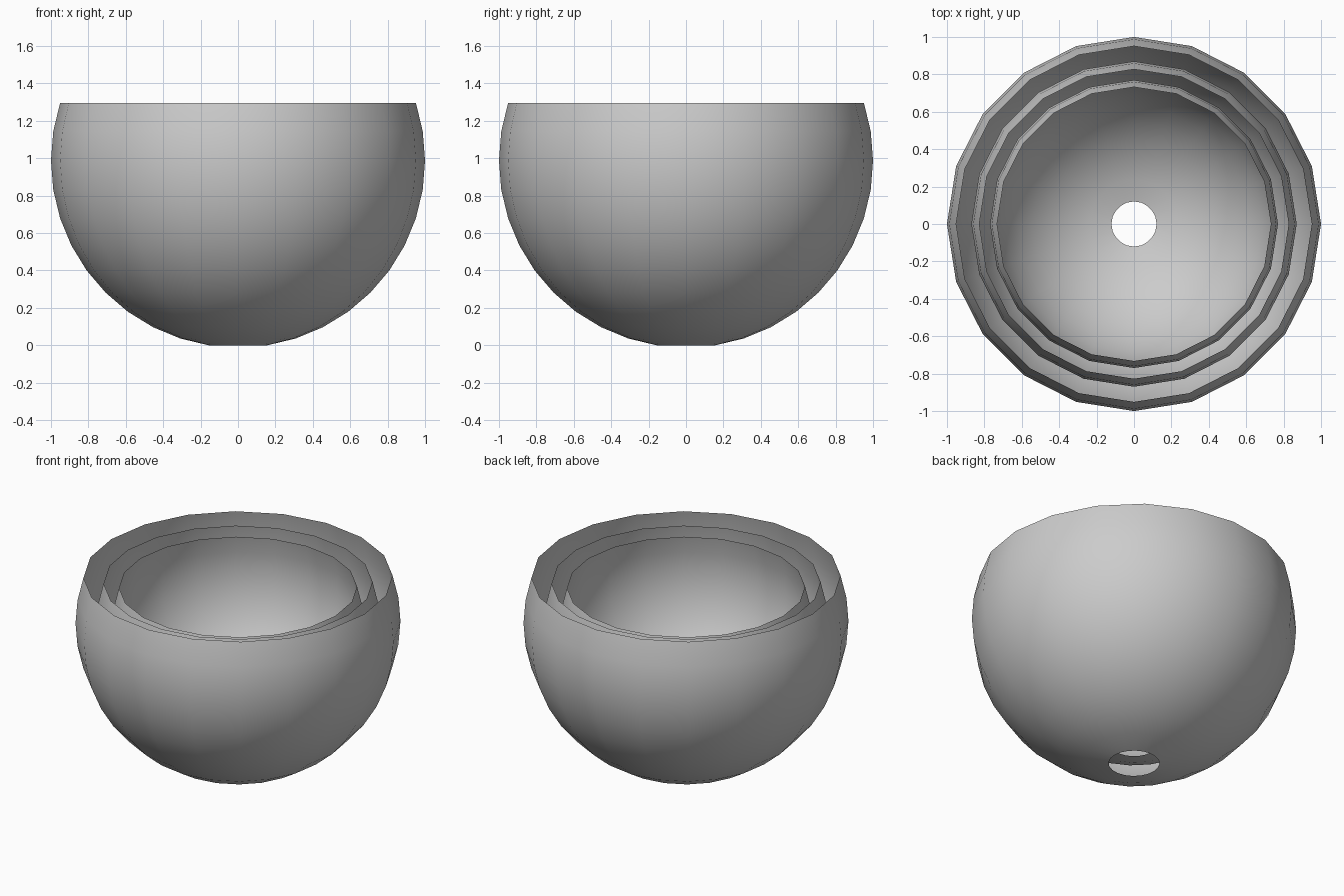
import bpy, bmesh
from math import sin, cos, radians
from mathutils import Matrix

if "Cube" in bpy.data.objects:
    bpy.data.objects.remove(bpy.data.objects["Cube"])

SIDES = 20
CENTRE_Z = cos(radians(9))      # lowest ring of the outer shell rests on z = 0
RIM = sin(radians(18))          # shells are cut two rings above the equator


def shell(name, radius):
    """Open-topped spherical shell with a round hole in the bottom."""
    bm = bmesh.new()
    bmesh.ops.create_uvsphere(bm, u_segments=SIDES, v_segments=20, radius=1)
    extra = [v for v in bm.verts if v.co.z > RIM + 0.01 or v.co.z < -0.995]
    bmesh.ops.delete(bm, geom=extra, context='VERTS')
    bmesh.ops.transform(bm, matrix=Matrix.Scale(radius, 4), verts=bm.verts)
    for f in bm.faces:
        f.smooth = True
    mesh = bpy.data.meshes.new(name)
    bm.to_mesh(mesh)
    bm.free()
    ob = bpy.data.objects.new(name, mesh)
    ob.location.z = CENTRE_Z
    bpy.context.collection.objects.link(ob)
    return ob


# Three concentric nested bowls
shell("outer_bowl", 1.0)
shell("middle_bowl", 0.87)
shell("inner_bowl", 0.77)
